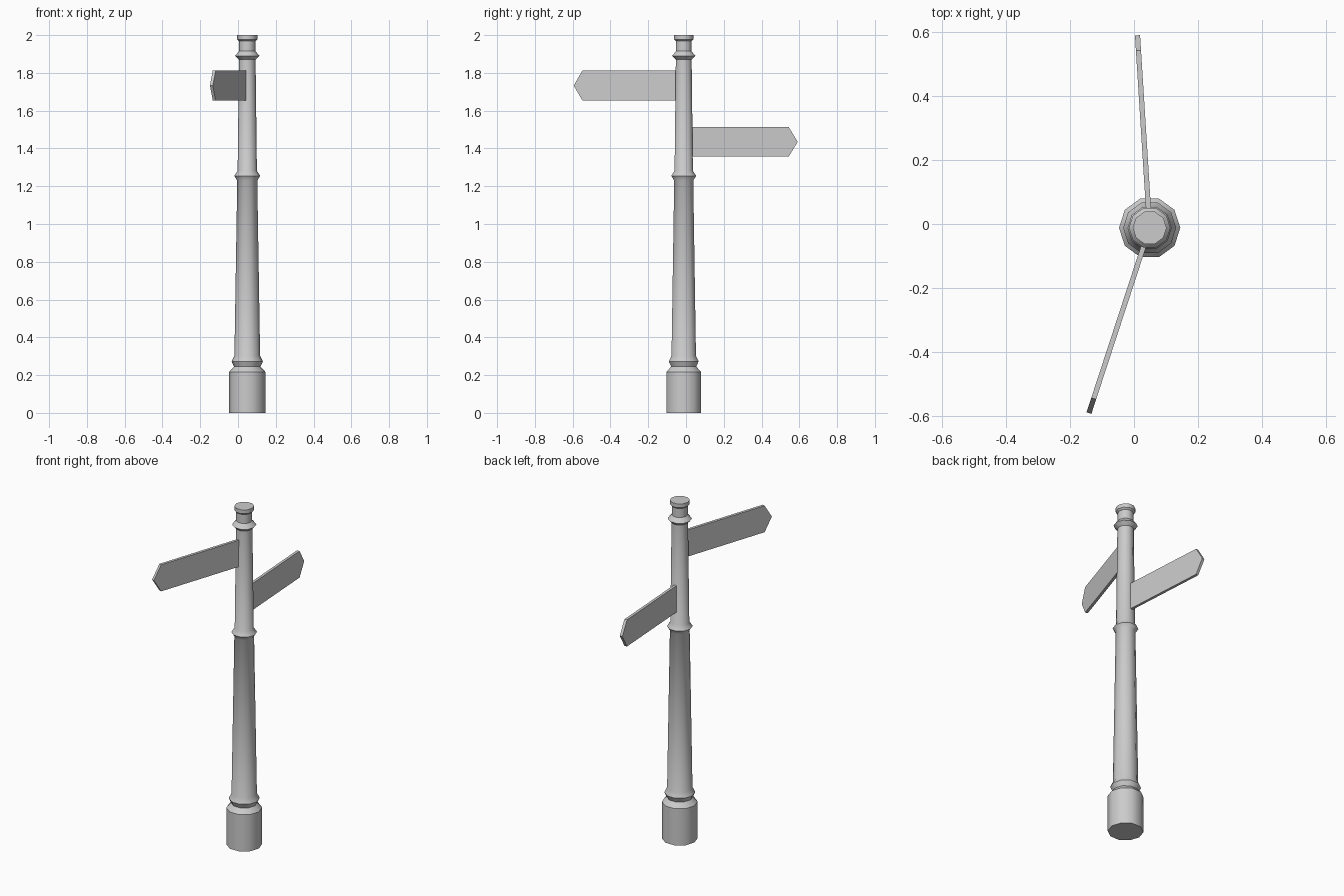
import bpy, bmesh, math
from mathutils import Matrix

if "Cube" in bpy.data.objects:
    bpy.data.objects.remove(bpy.data.objects["Cube"])

CX, CY, SIDES = 0.049, -0.012, 10


def finish(name, bm, matrix, smooth=False):
    bmesh.ops.recalc_face_normals(bm, faces=bm.faces)
    mesh = bpy.data.meshes.new(name)
    bm.to_mesh(mesh)
    bm.free()
    ob = bpy.data.objects.new(name, mesh)
    bpy.context.collection.objects.link(ob)
    ob.matrix_world = matrix
    if smooth:
        bpy.ops.object.select_all(action='DESELECT')
        ob.select_set(True)
        bpy.context.view_layer.objects.active = ob
        bpy.ops.object.shade_smooth_by_angle(angle=math.radians(38))
    return ob


def lathe(name, profile):
    """Turned ten-sided solid from (radius, height) pairs."""
    bm = bmesh.new()
    rings = []
    for r, z in profile:
        rings.append([bm.verts.new((r * math.cos(a), r * math.sin(a), z))
                      for a in (2 * math.pi * i / SIDES for i in range(SIDES))])
    for lo, hi in zip(rings, rings[1:]):
        for i in range(SIDES):
            j = (i + 1) % SIDES
            bm.faces.new((lo[i], lo[j], hi[j], hi[i]))
    bm.faces.new(rings[0])
    bm.faces.new(rings[-1])
    return finish(name, bm, Matrix.Translation((CX, CY, 0)), smooth=True)


def sign(name, tip_xy, z_mid, height, thick=0.016, point=0.048):
    """Pointed board radiating from the post axis to tip_xy."""
    dx, dy = tip_xy[0] - CX, tip_xy[1] - CY
    length, h = math.hypot(dx, dy), height / 2
    outline = [(0.03, -h), (length - point, -h), (length, 0),
               (length - point, h), (0.03, h)]
    bm = bmesh.new()
    face = bm.faces.new([bm.verts.new((x, -thick / 2, z)) for x, z in outline])
    ext = bmesh.ops.extrude_face_region(bm, geom=[face], use_keep_orig=True)
    moved = [v for v in ext['geom'] if isinstance(v, bmesh.types.BMVert)]
    bmesh.ops.translate(bm, verts=moved, vec=(0, thick, 0))
    matrix = (Matrix.Translation((CX, CY, z_mid))
              @ Matrix.Rotation(math.atan2(dy, dx), 4, 'Z'))
    return finish(name, bm, matrix)


# Turned post: plinth, lower collar, tapered shaft, middle and top collars, cap
lathe("post", [
    (0.096, 0), (0.096, 0.217), (0.070, 0.245),
    (0.083, 0.273), (0.068, 0.303),
    (0.053, 1.23), (0.069, 1.255), (0.051, 1.282),
    (0.044, 1.87), (0.065, 1.89), (0.043, 1.915),
    (0.043, 1.968), (0.053, 1.977), (0.053, 2.0),
])

# Direction boards
sign("upper_sign", (-0.141, -0.592), 1.733, 0.157)
sign("lower_sign", (0.011, 0.591), 1.435, 0.157)
